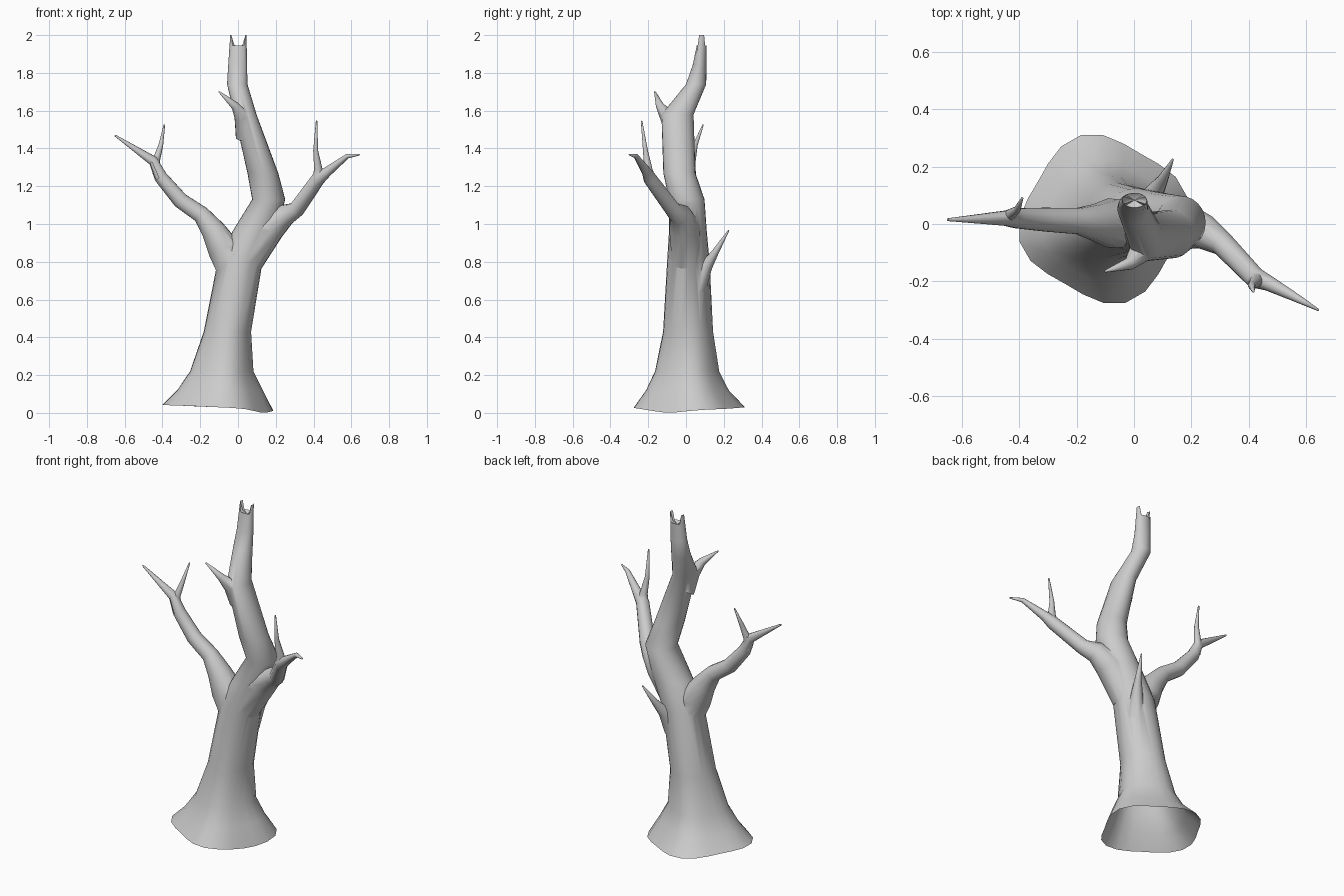
import bpy, bmesh, math
from mathutils import Vector

if "Cube" in bpy.data.objects:
    bpy.data.objects.remove(bpy.data.objects["Cube"])

SIDES = 24
ANGLES = [2 * math.pi * i / SIDES for i in range(SIDES)]


def finish(name, rings, bottom, top):
    """Skin a list of rings and close both ends to a point."""
    bm = bmesh.new()
    loops = [[bm.verts.new(p) for p in ring] for ring in rings]
    n = len(loops[0])
    lo, hi = bm.verts.new(bottom), bm.verts.new(top)
    for i in range(n):
        j = (i + 1) % n
        for a, b in zip(loops, loops[1:]):
            bm.faces.new((a[i], a[j], b[j], b[i]))
        bm.faces.new((loops[0][j], loops[0][i], lo))
        bm.faces.new((loops[-1][i], loops[-1][j], hi))
    bmesh.ops.recalc_face_normals(bm, faces=bm.faces)
    mesh = bpy.data.meshes.new(name)
    bm.to_mesh(mesh)
    bm.free()
    ob = bpy.data.objects.new(name, mesh)
    bpy.context.collection.objects.link(ob)
    return ob


def ring_at(z, x0, x1, y0, y1):
    """Oval trunk section; root lobes fade out with height."""
    k = max(0, .075 - .13 * z)
    ring = []
    for a in ANGLES:
        f = 1 - k * math.cos(4 * a - 4 * math.pi / 3)
        ring.append(Vector(((x0 + x1 + f * (x1 - x0) * math.cos(a)) / 2,
                            (y0 + y1 + f * (y1 - y0) * math.sin(a)) / 2, z)))
    return ring


def limb(name, pts, radii, sides=12):
    """Tube through the points with one radius per point."""
    cs = [Vector(p) for p in pts]
    rings, prev, u = [], None, None
    for k, (c, r) in enumerate(zip(cs, radii)):
        t = (cs[min(k + 1, len(cs) - 1)] - cs[max(k - 1, 0)]).normalized()
        u = prev.rotation_difference(t) @ u if prev else t.orthogonal().normalized()
        v = t.cross(u)
        prev = t
        rings.append([c + r * (u * math.cos(a) + v * math.sin(a))
                      for a in (2 * math.pi * i / sides for i in range(sides))])
    return finish(name, rings, cs[0], cs[-1] + prev * .003)


def twig(name, base, *pts):
    """Short pointed shoot that tapers evenly."""
    n = len(pts) - 1
    return limb(name, pts, [base * (1 - i / n) + .004 for i in range(n + 1)])


# Trunk and leaning leader: z, x min, x max, y min, y max
rings = [ring_at(*s) for s in (
    (.03, -.39, .175, -.265, .30),
    (.12, -.315, .125, -.205, .22),
    (.22, -.25, .078, -.16, .172),
    (.43, -.18, .068, -.12, .142),
    (.80, -.108, .13, -.10, .125),
    (.96, -.03, .20, -.09, .11),
    (1.13, .075, .25, -.09, .098),
    (1.27, .05, .213, -.12, .05),
    (1.58, -.02, .098, -.13, .04),
    (1.74, -.058, .05, 0, .107))]

# Root rim dips to the ground at the front right
for p, a in zip(rings[0], ANGLES):
    p.z -= .012 * math.cos(a) + .018 * max(0, math.cos(a + .45)) ** 8

# Splintered hollow top
rings.append(ring_at(1.84, -.052, .048, .035, .108))
for scale, low, high in ((1, 1.945, 2.0), (.6, 1.935, 1.95)):
    rings.append([(.002 + .043 * scale * math.cos(a), .083 + .026 * scale * math.sin(a),
                   high if abs(math.cos(a)) > .85 else low) for a in ANGLES])
tree = finish("tree_trunk", rings, (-.11, .015, .025), (.002, .083, 1.93))

# Main branches, then the shoots
limbs = [
    limb("left_branch",
         [(0, .005, .70), (-.075, .003, .87), (-.13, .005, .965), (-.195, .01, 1.05),
          (-.305, .015, 1.125), (-.41, .02, 1.25), (-.45, .02, 1.335), (-.65, .015, 1.468)],
         [.085, .088, .066, .047, .043, .036, .027, .005]),
    limb("right_branch",
         [(.06, 0, .80), (.165, -.005, .98), (.25, -.03, 1.048), (.31, -.07, 1.077),
          (.425, -.19, 1.24), (.47, -.207, 1.275), (.58, -.265, 1.36), (.643, -.3, 1.367)],
         [.075, .085, .06, .043, .037, .027, .013, .004]),
    twig("left_twig", .026,
         (-.425, .02, 1.27), (-.435, .03, 1.33), (-.408, .05, 1.42), (-.39, .09, 1.525)),
    twig("right_twig", .028,
         (.42, -.185, 1.22), (.425, -.2, 1.29), (.411, -.215, 1.39), (.416, -.235, 1.545)),
    twig("upper_twig", .055,
         (.045, -.05, 1.47), (.02, -.1, 1.57), (-.015, -.138, 1.625), (-.1, -.165, 1.7)),
    twig("back_twig", .045,
         (.045, .06, .66), (.07, .108, .78), (.1, .155, .85), (.135, .225, .965)),
]

# Grow everything into one skin
bpy.context.view_layer.objects.active = tree
for ob in limbs:
    mod = tree.modifiers.new("join", 'BOOLEAN')
    mod.operation = 'UNION'
    mod.solver = 'EXACT'
    mod.object = ob
    bpy.ops.object.modifier_apply(modifier=mod.name)
    bpy.data.objects.remove(ob)

# Open the underside
bm = bmesh.new()
bm.from_mesh(tree.data)
under = [f for f in bm.faces if all(v.co.z < .06 for v in f.verts)]
bmesh.ops.delete(bm, geom=under, context='FACES')
bmesh.ops.remove_doubles(bm, verts=bm.verts, dist=.002)
bm.to_mesh(tree.data)
bm.free()

# Smooth bark
bpy.ops.object.select_all(action='DESELECT')
tree.select_set(True)
bpy.ops.object.shade_smooth_by_angle(angle=math.radians(50))
